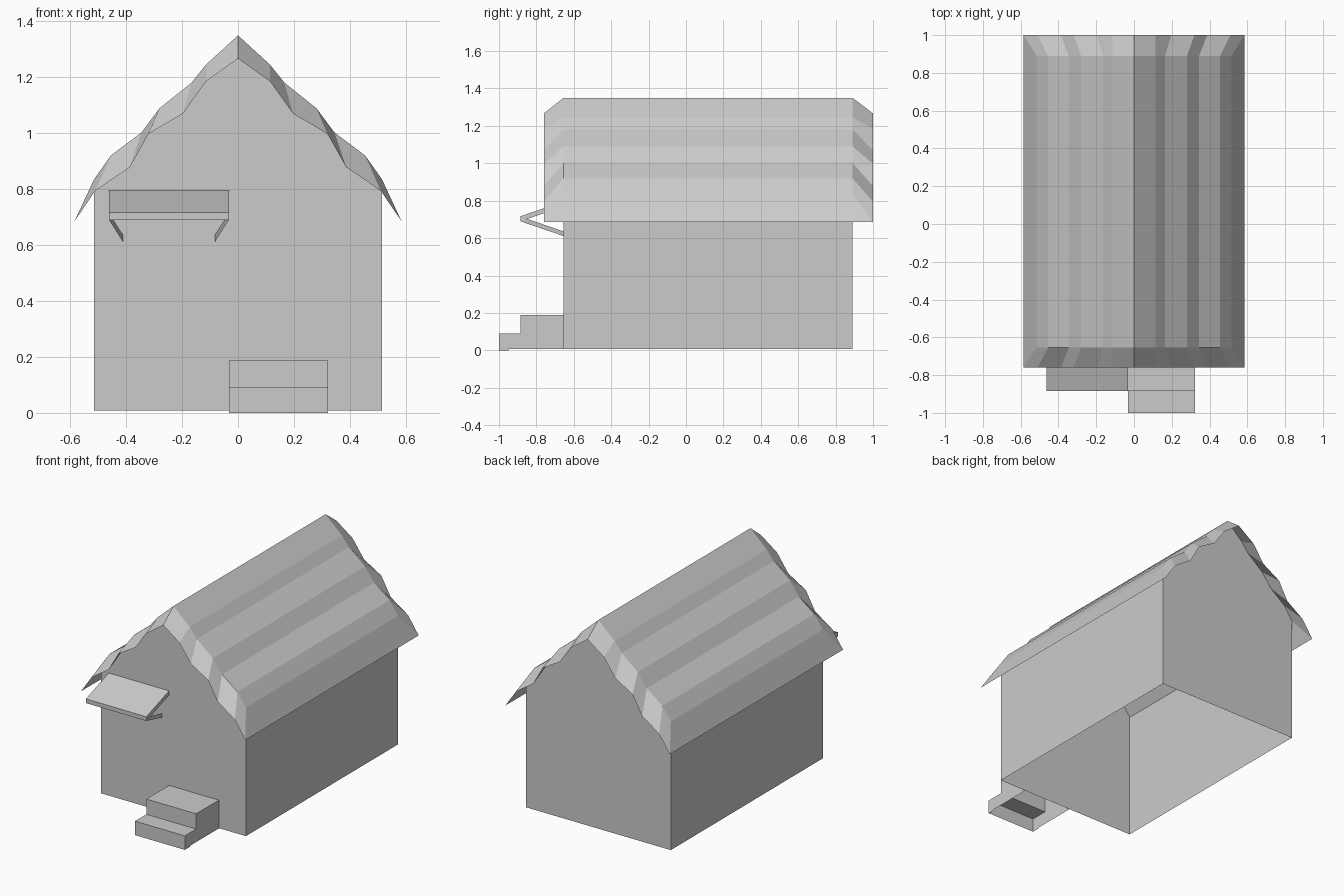
import bpy, bmesh

if "Cube" in bpy.data.objects:
    bpy.data.objects.remove(bpy.data.objects["Cube"])

XW, YF, YB = 0.515, -0.655, 0.89          # wall half width, front and back
Z0 = 0.008


def make(name, faces):
    """Object from a list of faces, each a list of points; shared points are welded."""
    bm = bmesh.new()
    for pts in faces:
        bm.faces.new([bm.verts.new(p) for p in pts])
    bmesh.ops.remove_doubles(bm, verts=bm.verts, dist=1e-4)
    bmesh.ops.recalc_face_normals(bm, faces=bm.faces)
    mesh = bpy.data.meshes.new(name)
    bm.to_mesh(mesh)
    bm.free()
    ob = bpy.data.objects.new(name, mesh)
    bpy.context.collection.objects.link(ob)
    return ob


def strip(name, profile, x0, x1, skip=()):
    """Extrude a (y, z) profile along x, with caps, leaving out listed sides."""
    n = len(profile)
    faces = [[(x, y, z) for y, z in profile] for x in (x0, x1)]
    for i in range(n):
        if i not in skip:
            a, b = profile[i], profile[(i + 1) % n]
            faces.append([(x0, *a), (x1, *a), (x1, *b), (x0, *b)])
    return make(name, faces)


def mirrored(half):
    return [(-x, z) for x, z in reversed(half[1:])] + half


# Roof profiles: scalloped ridge-to-eave line and the drooping gable edge
upper = mirrored([(0, 1.35), (0.115, 1.245), (0.165, 1.182), (0.28, 1.09),
                  (0.345, 1.003), (0.455, 0.92), (XW, 0.835)])
edge = mirrored([(0, 1.267), (0.115, 1.185), (0.197, 1.07), (0.32, 0.998),
                 (0.387, 0.878), (0.51, 0.795), (0.585, 0.685)])


def row(profile, y):
    return [(x, y, z) for x, z in profile]


# Roof: four rows of points bridged, plus the sloping eaves
rows = [row(edge, -0.76), row(upper, YF), row(upper, YB), row(edge, 1.0)]
roof = []
for a, b in zip(rows, rows[1:]):
    if a is rows[1]:
        for k in (0, -1):
            roof.append([rows[0][k], rows[1][k], rows[2][k], rows[3][k]])
    for i in range(len(a) - 1):
        roof.append([a[i], a[i + 1], b[i + 1], b[i]])
make("roof", roof)

# Walls: two gables and two sides, open underneath
walls = [row(upper, y) + [(XW, y, Z0), (-XW, y, Z0)] for y in (YF, YB)]
for x in (-XW, XW):
    walls.append([(x, YF, Z0), (x, YB, Z0), (x, YB, 0.835), (x, YF, 0.835)])
make("walls", walls)

# Entrance steps, open underneath and against the wall
strip("steps", [(-1, 0), (-1, 0.09), (-0.885, 0.09), (-0.885, 0.188),
                (YF, 0.188), (YF, 0.006), (-0.95, 0.006), (-0.95, 0)],
      -0.032, 0.322, skip=(4, 5, 6, 7))

# Awning board and its two splayed brackets
strip("awning", [(-0.885, 0.69), (-0.885, 0.717), (YF, 0.796), (YF, 0.769)],
      -0.462, -0.032, skip=(2,))
for side, s in (("left", -1), ("right", 1)):
    xo, xi = -0.247 + s * 0.214, -0.247 + s * 0.164
    make("awning_bracket_" + side,
         [[(xo, -0.885, 0.69), (xo, -0.885, 0.715), (xi, YF, 0.636), (xi, YF, 0.611)]])
